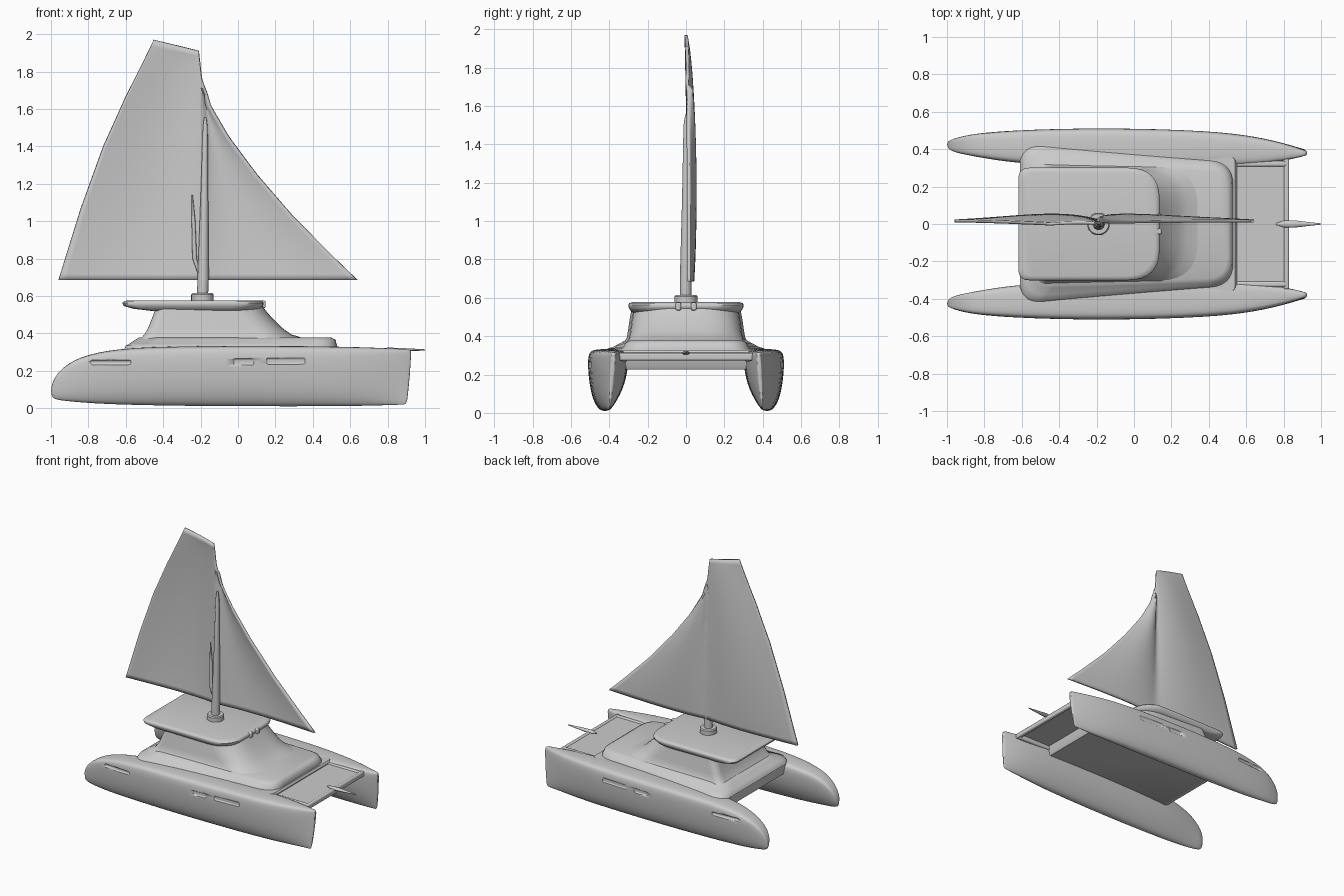
import bpy, bmesh, math
from mathutils import Vector

cube = bpy.data.objects.get("Cube")
if cube:
    bpy.data.objects.remove(cube, do_unlink=True)

GREY = (0.6, 0.6, 0.6, 1)
grey = bpy.data.materials.new("light_grey")
grey.use_nodes = True
grey.diffuse_color = GREY
grey.node_tree.nodes["Principled BSDF"].inputs["Base Color"].default_value = GREY


def finish(name, bm, angle=40):
    """Turn a bmesh into a smooth-shaded object."""
    bmesh.ops.recalc_face_normals(bm, faces=bm.faces[:])
    mesh = bpy.data.meshes.new(name)
    bm.to_mesh(mesh)
    bm.free()
    mesh.materials.append(grey)
    ob = bpy.data.objects.new(name, mesh)
    bpy.context.collection.objects.link(ob)
    bpy.ops.object.select_all(action='DESELECT')
    ob.select_set(True)
    bpy.context.view_layer.objects.active = ob
    bpy.ops.object.shade_smooth_by_angle(angle=math.radians(angle))
    return ob


def loft(name, rings, angle=40):
    """Skin a list of equal-length rings and cap both ends."""
    bm = bmesh.new()
    rows = [[bm.verts.new(p) for p in ring] for ring in rings]
    n = len(rows[0])
    for a, b in zip(rows, rows[1:]):
        for i in range(n):
            j = (i + 1) % n
            bm.faces.new((a[i], a[j], b[j], b[i]))
    bm.faces.new(rows[0])
    bm.faces.new(rows[-1])
    return finish(name, bm, angle)


def box(name, center, size, bevel=0.01):
    bm = bmesh.new()
    bmesh.ops.create_cube(bm, size=1)
    for v in bm.verts:
        v.co = Vector(center) + Vector(a * b for a, b in zip(v.co, size))
    ob = finish(name, bm)
    mod = ob.modifiers.new("Bevel", 'BEVEL')
    mod.width, mod.segments = bevel, 3
    return ob


def plan_ring(z, x0, x1, w0, w1, r0, r1, steps=8):
    """Rounded outline seen from above: rear width w0, front width w1."""
    corners = [(x0, -w0, r0), (x1, -w1, r1), (x1, w1, r1), (x0, w0, r0)]
    pts = []
    for i, (x, y, r) in enumerate(corners):
        c = Vector((x, y, z))
        a = (Vector((*corners[i - 1][:2], z)) - c).normalized() * r
        b = (Vector((*corners[(i + 1) % 4][:2], z)) - c).normalized() * r
        for k in range(steps + 1):
            t = k / steps
            pts.append(c + a * (1 - t) ** 2 + b * t ** 2)
    return pts


def disc_stack(name, levels, sides=20):
    """Turned part from (x, y, z, radius) levels."""
    return loft(name, [[(x + r * math.cos(i * math.tau / sides),
                         y + r * math.sin(i * math.tau / sides), z)
                        for i in range(sides)] for x, y, z, r in levels])


def interp(table, v):
    for (a, fa), (b, fb) in zip(table, table[1:]):
        if v <= b:
            return fa + (fb - fa) * (v - a) / (b - a)
    return table[-1][1]


# Hulls: stations are x, inner y, outer y, keel z, deck z
stations = [(-1, .41, .44, .06, .12), (-.97, .385, .455, .043, .185),
            (-.9, .37, .475, .035, .245), (-.8, .35, .49, .025, .288),
            (-.6, .32, .505, .015, .323), (-.2, .3, .516, .008, .331),
            (.3, .3, .506, .007, .331), (.6, .31, .48, .008, .326),
            (.8, .332, .434, .013, .319), (.915, .362, .394, .017, .313),
            (.93, .366, .388, .018, .312)]
section = [(.6, 0), (.74, .03), (.88, .2), (.96, .45), (1, .75), (.98, .93),
           (.9, 1), (.5, 1.01), (.1, 1), (.01, .93), (0, .75), (.08, .45),
           (.26, .2), (.46, .03)]
hull = loft("hulls", [[(x - .03 * (1 - h) * max(0, x) ** 3,
                        yi + (yo - yi) * a + .03 * (1 - h) * max(0, x) ** 6,
                        zb + (zt - zb) * h) for a, h in section]
                      for x, yi, yo, zb, zt in stations], 60)
sub = hull.modifiers.new("Smooth", 'SUBSURF')
sub.levels = sub.render_levels = 2

# Recessed hull windows
for i, (x, y, z, length, height, turn) in enumerate([
        (-.68, .485, .245, .22, .026, .07),
        (.03, .500, .248, .11, .036, -.02),
        (.255, .494, .252, .21, .036, -.04)]):
    cutter = box(f"window_cutter_{i}", (0, .03, 0), (length, .06, height), .011)
    cutter.location = (x, y, z)
    cutter.rotation_euler.z = turn
    cutter.hide_render = True
    cutter.display_type = 'WIRE'
    cut = hull.modifiers.new("Window", 'BOOLEAN')
    cut.operation, cut.object, cut.solver = 'DIFFERENCE', cutter, 'EXACT'
mirror = hull.modifiers.new("Mirror", 'MIRROR')
mirror.use_axis = (False, True, False)

# Bridge deck between the hulls and the netting frame ahead of it
loft("bridge_deck", [plan_ring(.225, -.57, .53, .36, .36, .03, .03),
                     plan_ring(.24, -.6, .54, .36, .36, .03, .03),
                     plan_ring(.315, -.61, .55, .36, .36, .03, .03),
                     plan_ring(.328, -.6, .54, .36, .36, .03, .03)])
box("trampoline", (.67, 0, .302), (.3, .66, .012), .003)
box("front_crossbeam", (.815, 0, .293), (.03, .7, .04))
for side, name in ((-1, "right"), (1, "left")):
    box(f"{name}_trampoline_rail", (.67, side * .322, .29), (.3, .03, .05))

# Bowsprit
loft("bowsprit", [[(x, w * math.cos(k * math.tau / 12),
                    .312 + h * math.sin(k * math.tau / 12)) for k in range(12)]
                  for x, w, h in [(.76, .004, .004), (.8, .018, .012),
                                  (.85, .02, .011), (.93, .011, .007),
                                  (1, .003, .003)]])

# Coachroof base with sloping shoulders
loft("coachroof_base", [plan_ring(.31, -.61, .53, .43, .335, .12, .12),
                        plan_ring(.335, -.6, .53, .42, .325, .12, .12),
                        plan_ring(.345, -.58, .526, .385, .32, .12, .12),
                        plan_ring(.365, -.55, .522, .345, .312, .12, .12),
                        plan_ring(.378, -.53, .5, .32, .29, .12, .12)], 50)

# Cabin with raked windscreen
loft("cabin", [plan_ring(z, x0, x1, w, w - .02, .06, .2)
               for z, x0, x1, w in [(.36, -.53, .38, .33), (.378, -.515, .34, .318),
                                    (.395, -.5, .285, .31), (.43, -.48, .235, .304),
                                    (.48, -.46, .185, .297), (.52, -.445, .15, .29),
                                    (.56, -.435, .12, .285)]], 50)

# Overhanging cabin roof
loft("cabin_roof", [plan_ring(z, x0, x1, w, w, .06, .17)
                    for z, x0, x1, w in [(.52, -.46, .1, .275), (.532, -.56, .12, .288),
                                         (.547, -.612, .134, .298), (.562, -.618, .137, .301),
                                         (.572, -.61, .13, .296), (.577, -.59, .112, .28)]], 50)

# Roof fittings at the windscreen
for side, name in ((-1, "right"), (1, "left")):
    box(f"{name}_roof_fitting", (.128, side * .04, .555), (.04, .03, .04), .008)

# Mast and its collar
disc_stack("mast_collar", [(-.19, 0, .57, .06), (-.19, 0, .608, .06),
                           (-.19, 0, .615, .054)], 28)
disc_stack("mast", [(-.19, -.002, .6, .03), (-.186, -.002, .7, .03),
                    (-.18, 0, 1.1, .021), (-.175, 0, 1.5, .013),
                    (-.175, .002, 1.555, .006)])

# Sail: one sheet with a belly on each side of the mast
aft_edge = [(.685, -.96), (1.07, -.84), (1.4, -.72), (1.66, -.6), (1.94, -.45)]
fore_edge = [(.685, .64), (.8, .52), (1.02, .3), (1.25, .1), (1.45, -.05),
             (1.62, -.15), (1.78, -.195), (1.94, -.21)]
ROWS, COLS, MAST_X = 40, 40, -.19
bm = bmesh.new()
grid = []
for r in range(ROWS + 1):
    t = r / ROWS
    z = .685 + 1.255 * t
    xa, xf = interp(aft_edge, z), interp(fore_edge, z)
    fade = math.sqrt(math.sin(math.pi * (.1 + .89 * t)))
    row = []
    for c in range(COLS + 1):
        u = c / COLS
        x = xa + (xf - xa) * u
        reach = (xa if x < MAST_X else xf) - MAST_X
        s = min(1, max(0, (x - MAST_X) / reach)) if abs(reach) > .02 else 0
        belly = .034 * fade * math.sin(math.pi * s ** .75)
        row.append(bm.verts.new((x, .016 - .016 * t ** 2 + belly,
                                 z + .06 * (.5 - u) * t ** 6)))
    grid.append(row)
for a, b in zip(grid, grid[1:]):
    for i in range(COLS):
        bm.faces.new((a[i], a[i + 1], b[i + 1], b[i]))
sail = finish("sail", bm, 60)
solid = sail.modifiers.new("Thickness", 'SOLIDIFY')
solid.thickness, solid.offset = .016, 0

# Raised batten beside the mast
disc_stack("sail_batten", [(-.2, .008, .7, .008), (-.232, .008, .8, .012),
                           (-.238, .012, 1.0, .01), (-.245, .016, 1.14, .003)], 10)
